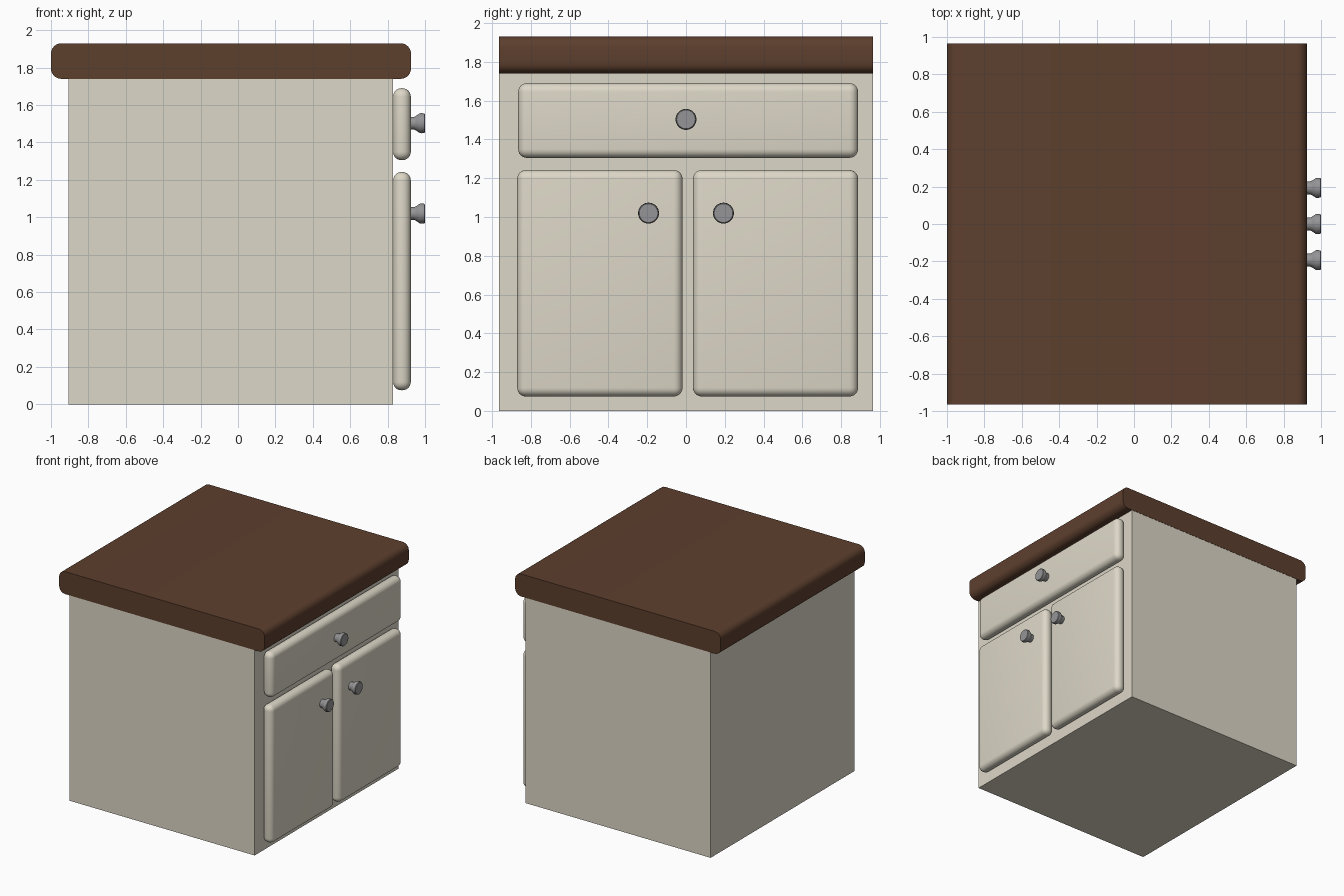
import bpy, bmesh, math
from mathutils import Matrix, Vector

if "Cube" in bpy.data.objects:
    bpy.data.objects.remove(bpy.data.objects["Cube"])


def material(name, color):
    m = bpy.data.materials.new(name)
    m.diffuse_color = color
    m.use_nodes = True
    m.node_tree.nodes["Principled BSDF"].inputs["Base Color"].default_value = m.diffuse_color
    return m


CREAM = material("cream_paint", (0.72, 0.68, 0.57, 1))
WOOD = material("dark_wood", (0.11, 0.05, 0.027, 1))
METAL = material("metal", (0.3, 0.3, 0.31, 1))


def finish(bm, name, mat, smooth=True):
    bmesh.ops.recalc_face_normals(bm, faces=bm.faces)
    me = bpy.data.meshes.new(name)
    bm.to_mesh(me)
    bm.free()
    me.materials.append(mat)
    ob = bpy.data.objects.new(name, me)
    bpy.context.collection.objects.link(ob)
    if smooth:
        bpy.ops.object.select_all(action='DESELECT')
        ob.select_set(True)
        bpy.context.view_layer.objects.active = ob
        bpy.ops.object.shade_smooth_by_angle(angle=math.radians(35))
    return ob


def box(name, mat, x, y, z, radius=0.0, y_edges_only=False):
    """Box from (min, max) ranges, optionally with rounded edges."""
    bm = bmesh.new()
    lo, hi = Vector((x[0], y[0], z[0])), Vector((x[1], y[1], z[1]))
    bmesh.ops.create_cube(bm, size=1, matrix=Matrix.Translation((lo + hi) / 2)
                          @ Matrix.Diagonal((*(hi - lo), 1)))
    if radius:
        edges = [e for e in bm.edges if not y_edges_only
                 or abs(e.verts[0].co.y - e.verts[1].co.y) > 0.1]
        bmesh.ops.bevel(bm, geom=edges, offset=radius, segments=6,
                        profile=0.5, affect='EDGES')
    return finish(bm, name, mat, radius > 0)


def knob(name, y, z):
    """Flared knob turned around the x axis."""
    profile = [(0.915, 0), (0.915, 0.034), (0.942, 0.034), (0.955, 0.041),
               (0.971, 0.052), (0.978, 0.054), (0.996, 0.052), (1.0, 0.048),
               (1.0, 0)]
    bm = bmesh.new()
    verts = [bm.verts.new((px, y + r, z)) for px, r in profile]
    edges = [bm.edges.new(p) for p in zip(verts, verts[1:])]
    bmesh.ops.spin(bm, geom=verts + edges, cent=(0, y, z), axis=(1, 0, 0),
                   angle=2 * math.pi, steps=32)
    bmesh.ops.remove_doubles(bm, verts=bm.verts, dist=0.0001)
    return finish(bm, name, METAL)


# Cabinet body and worktop with rounded front and back edges
box("cabinet_body", CREAM, (-0.905, 0.83), (-0.963, 0.963), (0, 1.74))
box("worktop", WOOD, (-1, 0.925), (-0.965, 0.965), (1.74, 1.93), 0.055, True)

# Drawer front and two doors
FRONT = (0.829, 0.924)
box("drawer_front", CREAM, FRONT, (-0.865, 0.887), (1.305, 1.69), 0.045)
box("left_door", CREAM, FRONT, (-0.87, -0.018), (0.075, 1.242), 0.045)
box("right_door", CREAM, FRONT, (0.036, 0.887), (0.075, 1.242), 0.045)

# Knobs
for name, y, z in (("drawer_knob", 0, 1.503), ("left_door_knob", -0.193, 1.02),
                   ("right_door_knob", 0.193, 1.02)):
    knob(name, y, z)
